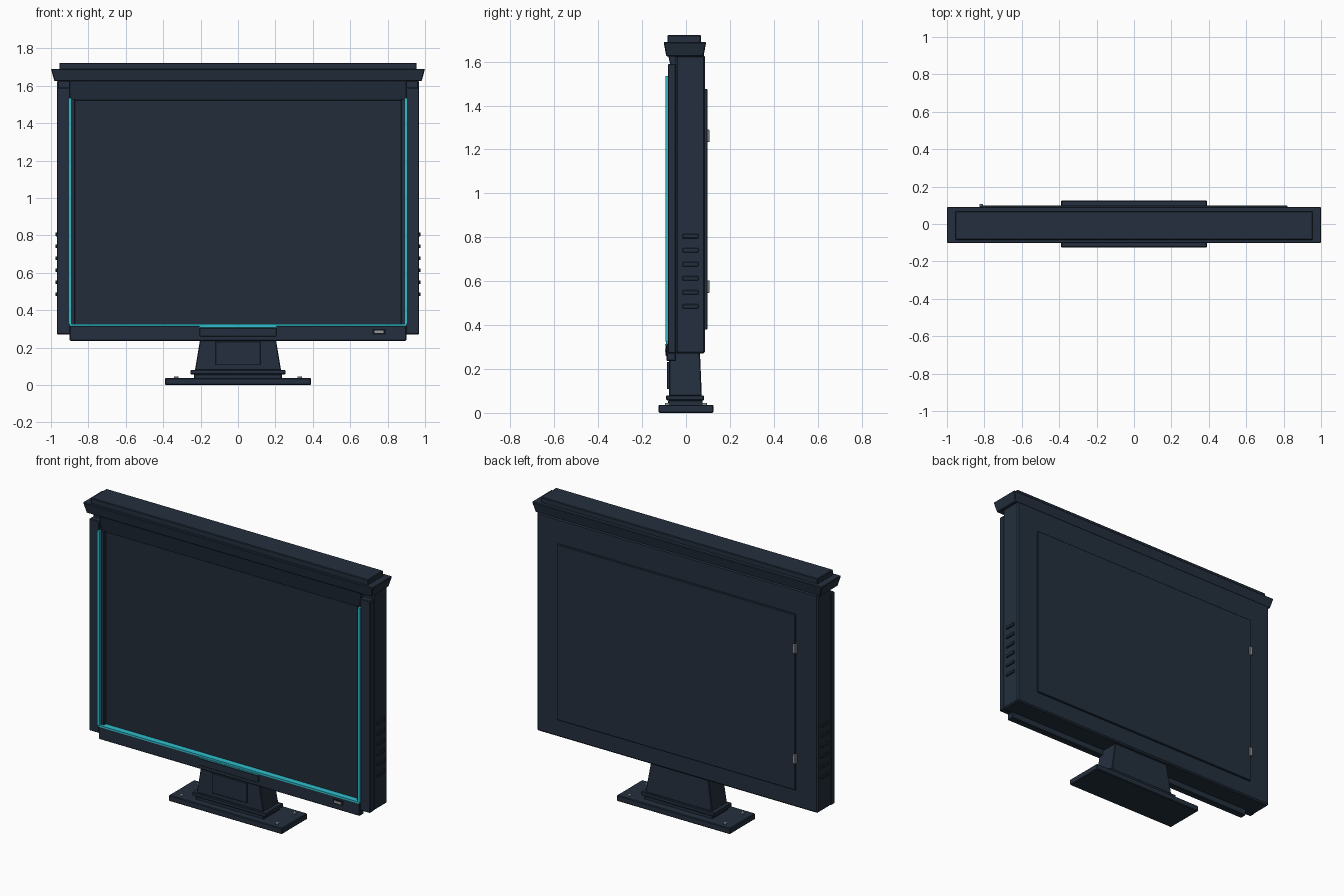
import bpy
import bmesh

default = bpy.data.objects.get("Cube")
if default:
    bpy.data.objects.remove(default, do_unlink=True)


def material(name, rgb, rough=0.6):
    m = bpy.data.materials.new(name)
    m.use_nodes = True
    m.diffuse_color = (*rgb, 1)
    bsdf = m.node_tree.nodes["Principled BSDF"]
    bsdf.inputs["Base Color"].default_value = (*rgb, 1)
    bsdf.inputs["Roughness"].default_value = rough
    return m


NAVY = material("navy casing", (0.017, 0.028, 0.047))
SCREEN = material("dark screen", (0.016, 0.025, 0.041))
CYAN = material("cyan light", (0.028, 0.52, 0.61))
SILVER = material("silver metal", (0.3, 0.32, 0.33))
BLACK = material("black inset", (0.006, 0.008, 0.012))


def block(name, x, y, z, mat=NAVY, bevel=0.004, top=None):
    """Box between x, y and z ranges; top = (x range, y range) tapers it."""
    tx, ty = top or (x, y)
    bm = bmesh.new()
    low = [bm.verts.new((x[i], y[j], z[0])) for i, j in ((0, 0), (1, 0), (1, 1), (0, 1))]
    high = [bm.verts.new((tx[i], ty[j], z[1])) for i, j in ((0, 0), (1, 0), (1, 1), (0, 1))]
    bm.faces.new(low[::-1])
    bm.faces.new(high)
    for i in range(4):
        k = (i + 1) % 4
        bm.faces.new((low[i], low[k], high[k], high[i]))
    mesh = bpy.data.meshes.new(name)
    bm.to_mesh(mesh)
    bm.free()
    mesh.materials.append(mat)
    ob = bpy.data.objects.new(name, mesh)
    bpy.context.collection.objects.link(ob)
    if bevel:
        mod = ob.modifiers.new("Soft edge", "BEVEL")
        mod.width = bevel
        mod.segments = 1
    return ob


def span(half):
    return (-half, half)


def pair(name, x, y, z, **kw):
    """Matching blocks on the left (+x) and right (-x)."""
    block("left_" + name, x, y, z, **kw)
    block("right_" + name, (-x[1], -x[0]), y, z, **kw)


# Foot and neck
block("base_plate", span(0.39), span(0.125), (0, 0.037))
block("neck_lower_step", span(0.235), (-0.082, 0.076), (0.03, 0.058))
block("neck_collar", span(0.255), (-0.09, 0.082), (0.056, 0.08))
block("neck", span(0.23), (-0.078, 0.072), (0.078, 0.29), top=(span(0.195), (-0.078, 0.063)))
block("neck_front_panel", span(0.12), (-0.087, -0.07), (0.108, 0.232), bevel=0.002)
for side, x in (("left", 0.33), ("right", -0.33)):
    for end, y in (("front", -0.085), ("back", 0.085)):
        bpy.ops.mesh.primitive_cylinder_add(vertices=12, radius=0.011, depth=0.012,
                                            location=(x, y, 0.038))
        bolt = bpy.context.object
        bolt.name = f"{side}_{end}_bolt"
        bolt.data.materials.append(SILVER)

# Main casing and screen
block("casing", span(0.968), (-0.047, 0.087), (0.27, 1.63), bevel=0.008)
block("screen", span(0.88), (-0.052, -0.045), (0.31, 1.54), mat=SCREEN, bevel=0)

# Front frame around the screen
pair("post", (0.898, 0.968), (-0.083, -0.045), (0.27, 1.59))
pair("inner_frame", (0.872, 0.9), (-0.076, -0.045), (0.318, 1.53), bevel=0.002)
block("top_bezel", span(0.9), (-0.058, -0.045), (1.52, 1.628),
      top=(span(0.9), (-0.081, -0.045)), bevel=0.003)
block("bottom_bezel", span(0.9), (-0.088, -0.045), (0.236, 0.316))
block("bezel_lip", span(0.205), (-0.094, -0.08), (0.26, 0.306), bevel=0.003)

# Light strips
pair("light_strip", (0.89, 0.907), (-0.094, -0.074), (0.325, 1.535), mat=CYAN, bevel=0)
block("bottom_light_strip", span(0.9), (-0.092, -0.055), (0.314, 0.325), mat=CYAN, bevel=0)
block("centre_light_strip", span(0.205), (-0.095, -0.08), (0.307, 0.314), mat=CYAN, bevel=0)

# Power indicator
block("indicator_surround", (0.718, 0.79), (-0.092, -0.085), (0.27, 0.298), mat=BLACK, bevel=0)
block("indicator", (0.73, 0.778), (-0.095, -0.088), (0.278, 0.291), mat=SILVER, bevel=0)

# Cornice
block("cornice", span(0.982), (-0.09, 0.08), (1.624, 1.69),
      top=(span(1.0), (-0.102, 0.092)))
block("top_cap", span(0.955), (-0.085, 0.068), (1.685, 1.722))

# Side vents
for i in range(6):
    z = 0.485 + i * 0.064
    pair(f"vent_{i + 1}", (0.955, 0.977), (-0.016, 0.057), (z - 0.01, z + 0.01), bevel=0.003)

# Rear door and hinges
block("rear_door", span(0.82), (0.08, 0.098), (0.38, 1.475), bevel=0.003)
for name, z in (("lower", 0.575), ("upper", 1.262)):
    block(name + "_hinge", (-0.826, -0.806), (0.085, 0.107), (z - 0.028, z + 0.028),
          mat=SILVER, bevel=0.002)
